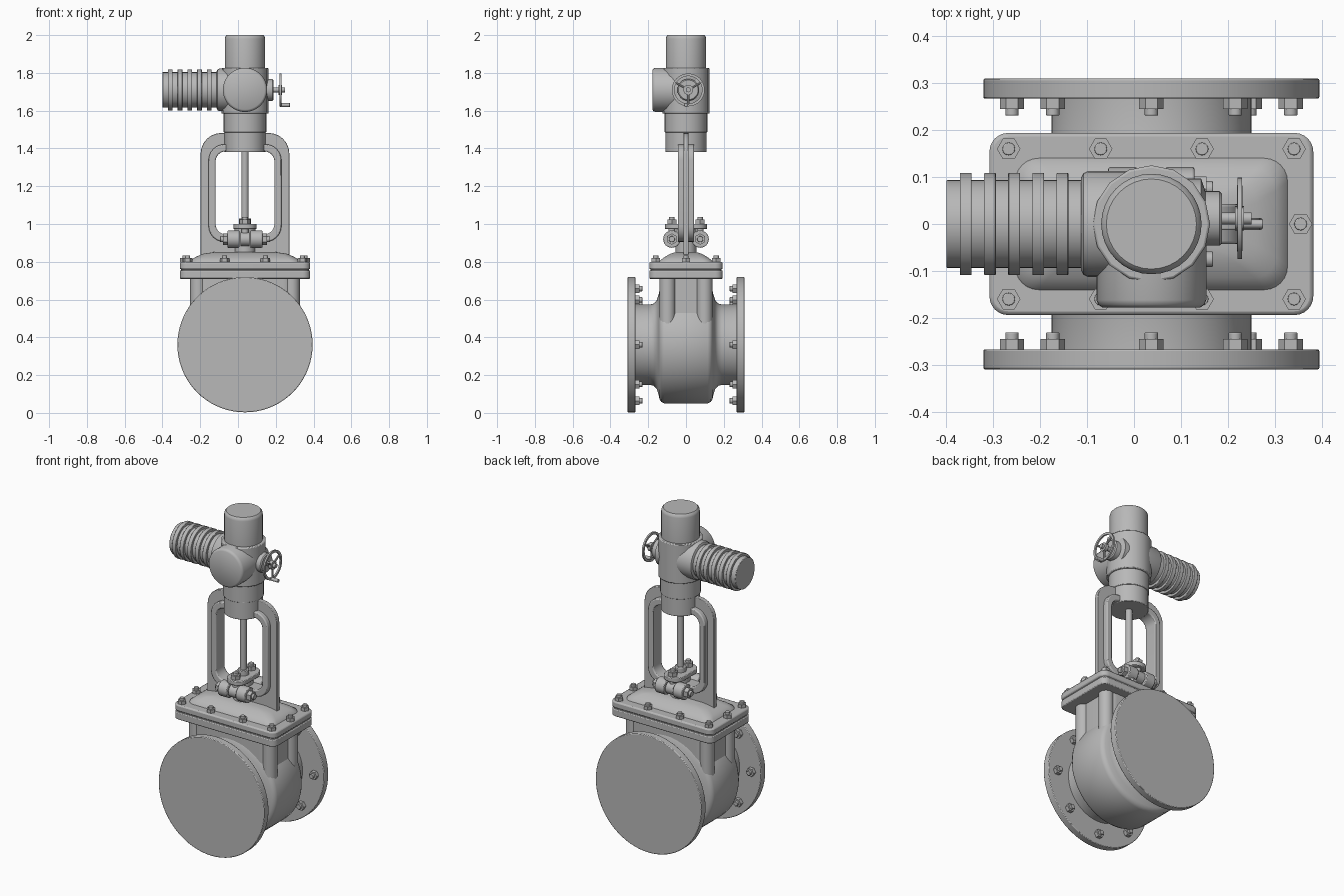
import bpy
import bmesh
from math import cos, sin, pi, radians
from mathutils import Vector

cube = bpy.data.objects.get("Cube")
if cube:
    bpy.data.objects.remove(cube, do_unlink=True)

CX = 0.037          # stem axis in x
PIPE_Z = 0.361      # pipe axis height
DRIVE_Z = 1.71      # motor axis height

metal = bpy.data.materials.new("cast grey metal")
metal.use_nodes = True
GREY = (0.48, 0.48, 0.48, 1)
metal.diffuse_color = GREY
metal.node_tree.nodes["Principled BSDF"].inputs["Base Color"].default_value = GREY


def finish(name, bm, origin=(0, 0, 0), axis="Z", bevel=0):
    """Turn a bmesh into a smooth-shaded object whose local z points along axis."""
    bmesh.ops.recalc_face_normals(bm, faces=bm.faces)
    for face in bm.faces:
        face.smooth = True
    mesh = bpy.data.meshes.new(name)
    bm.to_mesh(mesh)
    bm.free()
    mesh.set_sharp_from_angle(angle=radians(35))
    mesh.materials.append(metal)
    obj = bpy.data.objects.new(name, mesh)
    bpy.context.collection.objects.link(obj)
    obj.location = origin
    if axis == "X":
        obj.rotation_euler = (0, pi / 2, 0)
    elif axis == "-X":
        obj.rotation_euler = (0, -pi / 2, 0)
    elif axis == "Y":
        obj.rotation_euler = (-pi / 2, 0, 0)
    elif axis == "-Y":
        obj.rotation_euler = (pi / 2, 0, 0)
    if bevel:
        mod = obj.modifiers.new("soft edges", "BEVEL")
        mod.width = bevel
        mod.segments = 2
        mod.limit_method = "ANGLE"
    return obj


def skin(bm, rings, closed=False):
    """Bridge equal point rings with quads, capping the ends unless closed."""
    loops = [[bm.verts.new(p) for p in ring] for ring in rings]
    n = len(loops[0])
    pairs = list(zip(loops, loops[1:]))
    if closed:
        pairs.append((loops[-1], loops[0]))
    else:
        bm.faces.new(loops[0])
        bm.faces.new(loops[-1])
    for a, b in pairs:
        for i in range(n):
            j = (i + 1) % n
            bm.faces.new((a[i], a[j], b[j], b[i]))


def lathe(name, profile, origin, axis="Z", sides=32, bevel=0):
    bm = bmesh.new()
    skin(bm, [[(r * cos(2 * pi * i / sides), r * sin(2 * pi * i / sides), h)
               for i in range(sides)] for r, h in profile])
    return finish(name, bm, origin, axis, bevel)


def cylinder(name, r, start, end, origin, axis="Z", sides=32, bevel=0):
    return lathe(name, [(r, start), (r, end)], origin, axis, sides, bevel)


def round_rect(hx, hy, r, steps=6):
    pts = []
    for k, (sx, sy) in enumerate([(1, 1), (-1, 1), (-1, -1), (1, -1)]):
        for i in range(steps + 1):
            a = (k + i / steps) * pi / 2
            pts.append((sx * (hx - r) + r * cos(a), sy * (hy - r) + r * sin(a)))
    return pts


def loft(name, levels, bevel=0):
    """Stack of rounded rectangles: (z, half x, half y, corner radius)."""
    bm = bmesh.new()
    skin(bm, [[(x, y, z) for x, y in round_rect(hx, hy, r)] for z, hx, hy, r in levels])
    return finish(name, bm, (CX, 0, 0), bevel=bevel)


def frame(name, outer, inner, half_depth, bevel):
    """Upright rounded window frame: (half width, bottom, top, corner radius)."""
    def ring(spec, y):
        hw, lo, hi, r = spec
        return [(x, y, z + (lo + hi) / 2) for x, z in round_rect(hw, (hi - lo) / 2, r)]
    bm = bmesh.new()
    skin(bm, [ring(outer, -half_depth), ring(outer, half_depth),
              ring(inner, half_depth), ring(inner, -half_depth)], closed=True)
    return finish(name, bm, (CX, 0, 0), bevel=bevel)


def nut(name, origin, axis="Z", r=0.026, height=0.02, stud=0.014):
    cylinder(name, r, -0.002, height, origin, axis, 6)
    cylinder(name + "_stud", r * 0.55, 0, height + stud, origin, axis, 12, 0.002)


# Valve body and pipe necks
half = [(0.213, 0.275), (0.213, 0.19), (0.218, 0.17), (0.235, 0.155), (0.262, 0.146),
        (0.288, 0.14), (0.302, 0.132), (0.311, 0.115)]
lathe("valve_body", half + [(r, -h) for r, h in reversed(half)], (CX, 0, PIPE_Z), "Y", 64)
loft("body_neck", [(0.36, 0.262, 0.138, 0.06), (0.72, 0.262, 0.138, 0.06)])
for sx in (-1, 1):
    for sy in (-1, 1):
        cylinder("neck_corner_column", 0.042, 0.42, 0.72, (CX + sx * 0.248, sy * 0.098, 0))

# Pipe flanges with nuts on their inner faces
for side, axis in ((-1, "-Y"), (1, "Y")):
    cylinder("pipe_flange", 0.358, 0.267, 0.31, (CX, 0, PIPE_Z), axis, 72, 0.004)
    for i in range(8):
        a = radians(53 if i == 1 else 45 * i)
        nut("flange_nut", (CX + 0.297 * cos(a), side * 0.268, PIPE_Z + 0.297 * sin(a)),
            "Y" if side < 0 else "-Y", height=0.023)

# Bonnet: two bolted plates and a low dome
loft("bonnet_lower_plate", [(0.71, 0.345, 0.194, 0.04), (0.754, 0.345, 0.194, 0.04)], 0.005)
loft("bonnet_gasket", [(0.75, 0.338, 0.187, 0.035), (0.764, 0.338, 0.187, 0.035)])
loft("bonnet_upper_plate", [(0.76, 0.345, 0.194, 0.04), (0.80, 0.345, 0.194, 0.04)], 0.008)
loft("bonnet_dome", [(0.795, 0.292, 0.142, 0.05), (0.806, 0.288, 0.138, 0.05),
                     (0.824, 0.265, 0.115, 0.045), (0.842, 0.225, 0.085, 0.04),
                     (0.851, 0.165, 0.055, 0.035)])
spots = [(sx * x, sy * 0.16) for x in (0.304, 0.108) for sx in (-1, 1) for sy in (-1, 1)]
for x, y in spots + [(-0.318, 0), (0.318, 0)]:
    nut("bonnet_nut", (CX + x, y, 0.80), r=0.025)

# Yoke: thin web with a thick rim around the opening
opening = (0.156, 0.945, 1.385, 0.055)
frame("yoke_web", (0.235, 0.68, 1.482, 0.11), opening, 0.013, 0.003)
frame("yoke_rim", (0.193, 0.905, 1.422, 0.085), opening, 0.043, 0.006)

# Stem and packing gland
cylinder("stem", 0.019, 0.84, 1.42, (CX, 0, 0), sides=20)
cylinder("gland_bush", 0.055, 0.83, 0.98, (CX, 0, 0))
cylinder("gland_collar", 0.032, 0.99, 1.03, (CX, 0, 0), sides=24, bevel=0.004)
loft("gland_flange", [(0.973, 0.062, 0.112, 0.058), (1.0, 0.062, 0.112, 0.058)], 0.004)
for y in (-0.075, 0.075):
    pivot = (CX, y, 0.92)
    for axis in ("X", "-X"):
        cylinder("hinge_lug", 0.046, 0.03, 0.092, pivot, axis, 24, 0.004)
        nut("hinge_nut", (CX + (0.09 if axis == "X" else -0.09), y, 0.92), axis, 0.03, 0.027)
    cylinder("eye_bolt_head", 0.036, -0.025, 0.025, pivot, "X", 24)
    cylinder("eye_bolt_shank", 0.018, 0, 0.08, pivot, sides=16)
    nut("gland_nut", (CX, y, 1.0), r=0.028, height=0.024)

# Actuator column
top = (CX, 0, 0)
cylinder("actuator_base", 0.109, 1.38, 1.487, top, bevel=0.003)
cylinder("actuator_adapter", 0.113, 1.485, 1.588, top, bevel=0.003)
cylinder("gear_housing", 0.125, 1.585, 1.825, top, sides=16, bevel=0.005)
lathe("top_cover", [(0.107, 1.82), (0.107, 1.98), (0.104, 1.992), (0.096, 2.0)], top)
drive = (CX, 0, DRIVE_Z)
lathe("front_cover", [(0.117, 0), (0.117, 0.162), (0.113, 0.172), (0.104, 0.178)],
      drive, "-Y", 40)

# Motor with cooling fins
lathe("motor_mount", [(0.113, 0), (0.113, 0.135), (0.108, 0.145), (0.098, 0.15)],
      drive, "-X", 32)
cylinder("motor_barrel", 0.094, 0.1, 0.437, drive, "-X", bevel=0.003)
for i in range(5):
    start = 0.177 + 0.0515 * i
    cylinder("motor_fin", 0.109, start, start + 0.025, drive, "-X", bevel=0.002)

# Handwheel
wheel = Vector((0, 0.012, DRIVE_Z))
lathe("wheel_boss", [(0.085, 0.09), (0.085, 0.143), (0.058, 0.152), (0.058, 0.182),
                     (0.052, 0.188)], wheel, "X")
cylinder("wheel_shaft", 0.013, 0.15, 0.25, wheel, "X", 16)
cylinder("wheel_hub", 0.026, 0.215, 0.234, wheel, "X", 24)
bm = bmesh.new()
skin(bm, [[(r * cos(2 * pi * i / 40), r * sin(2 * pi * i / 40), h) for i in range(40)]
          for r, h in ((0.087, 0.22), (0.087, 0.23), (0.073, 0.23), (0.073, 0.22))], closed=True)
finish("wheel_rim", bm, wheel, "X")
for angle in (30, 150, 270):
    bar = cylinder("wheel_spoke", 0.006, 0.015, 0.08, wheel + Vector((0.225, 0, 0)), sides=10)
    bar.rotation_euler = (radians(angle + 30), 0, 0)
grip = wheel + Vector((0, -0.07, -0.04))
grip.y = 0.0
grip.z = DRIVE_Z - 0.08
cylinder("wheel_grip", 0.01, 0.222, 0.275, grip, "X", 14, 0.002)
